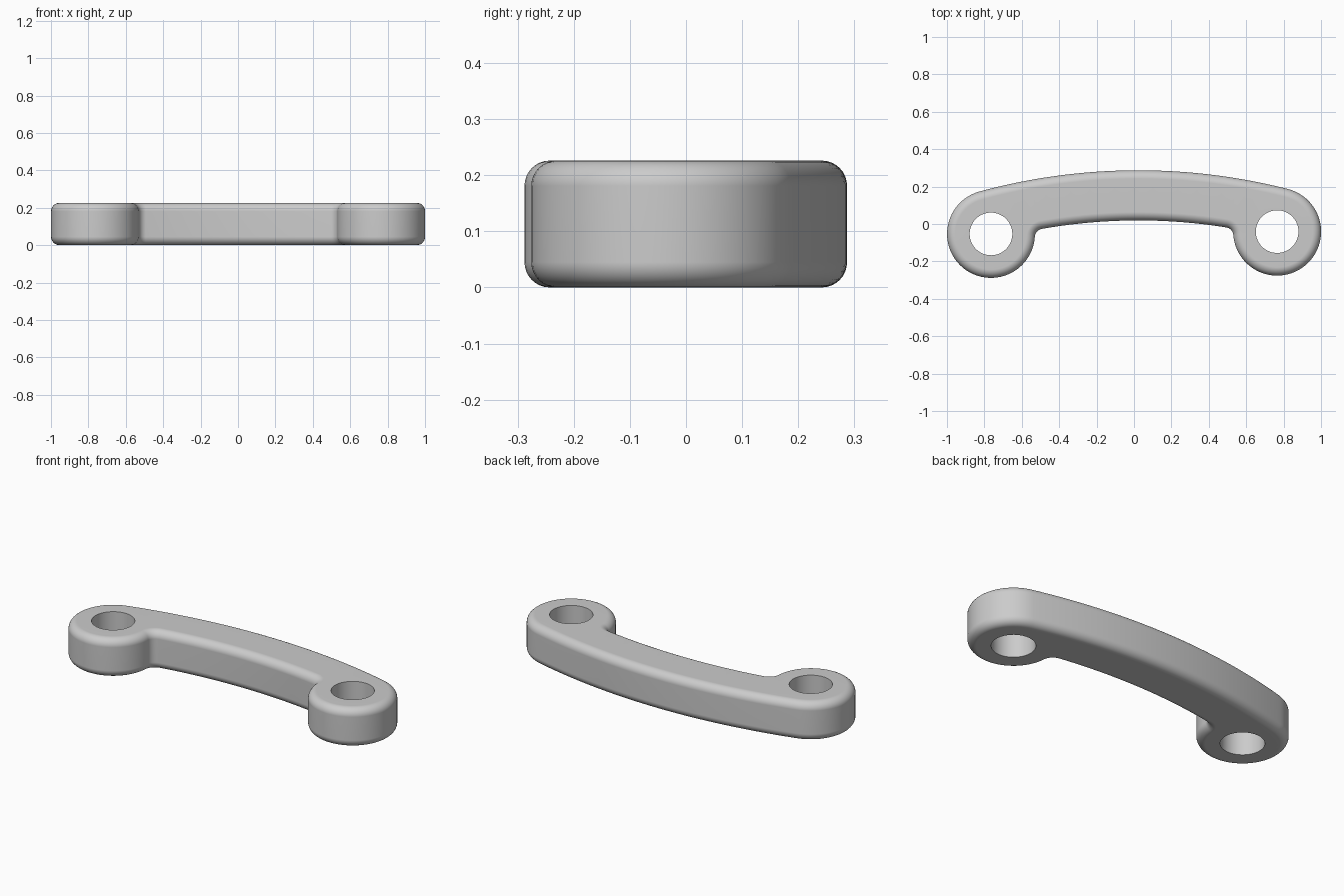
import bpy, bmesh, math
from mathutils import Matrix, Vector

cube = bpy.data.objects.get("Cube")
if cube:
    bpy.data.objects.remove(cube, do_unlink=True)

# Main dimensions
HEIGHT, ROUND, STEPS = 0.226, 0.045, 8
BOSS, HOLE, FILLET, WIDTH = 0.235, 0.114, 0.045, 0.268
APEX, TILT = 0.287, 0.008
boss_centre = Vector((0.765, -0.047))

# Back arc touches both bosses tangentially; the front arc is concentric with it
rise = APEX - boss_centre.y
back_r = (boss_centre.x ** 2 + rise ** 2 - BOSS ** 2) / (2 * (rise - BOSS))
front_r = back_r - WIDTH
arc_centre = Vector((0, APEX - back_r))


def heading(v):
    return math.atan2(v.y, v.x)


# Centre of the small fillet between boss and front arc
span, a, b = (boss_centre - arc_centre).length, front_r - FILLET, BOSS + FILLET
tangent = heading(boss_centre - arc_centre)
fillet_dir = tangent + math.acos((span ** 2 + a ** 2 - b ** 2) / (2 * span * a))
fillet_centre = arc_centre + a * Vector((math.cos(fillet_dir), math.sin(fillet_dir)))
boss_end = heading(fillet_centre - boss_centre)
if boss_end > 0:
    boss_end -= math.tau


def arc(c, r, start, end, n):
    angles = [start + (end - start) * i / n for i in range(n + 1)]
    return [(c.x + r * math.cos(t), c.y + r * math.sin(t)) for t in angles]


def outline(d):
    """Closed link outline, moved inward by d."""
    top = math.pi / 2
    half = arc(arc_centre, back_r - d, top, tangent, 24)
    half += arc(boss_centre, BOSS - d, tangent, boss_end, 48)[1:]
    half += arc(fillet_centre, FILLET + d, boss_end + math.pi, fillet_dir, 12)[1:]
    half += arc(arc_centre, front_r + d, fillet_dir, top, 20)[1:]
    return half + [(-x, y) for x, y in half[-2:0:-1]]


bm = bmesh.new()


def ring(points, z):
    return [bm.verts.new((x, y, z)) for x, y in points]


def loft(rings):
    for lo, hi in zip(rings, rings[1:]):
        for i in range(len(lo)):
            j = (i + 1) % len(lo)
            bm.faces.new((lo[i], lo[j], hi[j], hi[i]))


# Outer wall with rounded bottom and top rims
layers = []
for i in range(STEPS + 1):
    t = math.pi / 2 * i / STEPS
    layers.append((ROUND * (1 - math.sin(t)), ROUND * (1 - math.cos(t))))
layers += [(d, HEIGHT - z) for d, z in reversed(layers)]
wall = [ring(outline(d), z) for d, z in layers]
loft(wall)

# Pin hole walls
holes = []
for side in (-1, 1):
    c = Vector((side * boss_centre.x, boss_centre.y))
    circle = arc(c, HOLE, 0, math.tau, 64)[:-1]
    pair = [ring(circle, 0), ring(circle, HEIGHT)]
    loft(pair)
    holes.append(pair)

# Flat bottom and top caps around the holes
for k in (0, -1):
    edges = []
    for loop in [wall[k]] + [h[k] for h in holes]:
        for v, w in zip(loop, loop[1:] + loop[:1]):
            edges.append(bm.edges.get((v, w)))
    bmesh.ops.triangle_fill(bm, edges=edges, use_beauty=True)

bmesh.ops.recalc_face_normals(bm, faces=bm.faces[:])
bmesh.ops.rotate(bm, verts=bm.verts[:], cent=(0, 0, 0), matrix=Matrix.Rotation(TILT, 3, 'Z'))
mesh = bpy.data.meshes.new("curved_link")
bm.to_mesh(mesh)
bm.free()
link = bpy.data.objects.new("curved_link", mesh)
bpy.context.collection.objects.link(link)

# Plain grey material
grey = bpy.data.materials.new("plain_grey")
grey.use_nodes = True
colour = (0.6, 0.6, 0.6, 1)
grey.diffuse_color = colour
grey.node_tree.nodes["Principled BSDF"].inputs["Base Color"].default_value = colour
mesh.materials.append(grey)

# Smooth shading with sharp hole rims
bpy.ops.object.select_all(action='DESELECT')
link.select_set(True)
bpy.context.view_layer.objects.active = link
bpy.ops.object.shade_smooth_by_angle(angle=math.radians(35))
weighted = link.modifiers.new("weighted_normals", 'WEIGHTED_NORMAL')
weighted.keep_sharp = True
